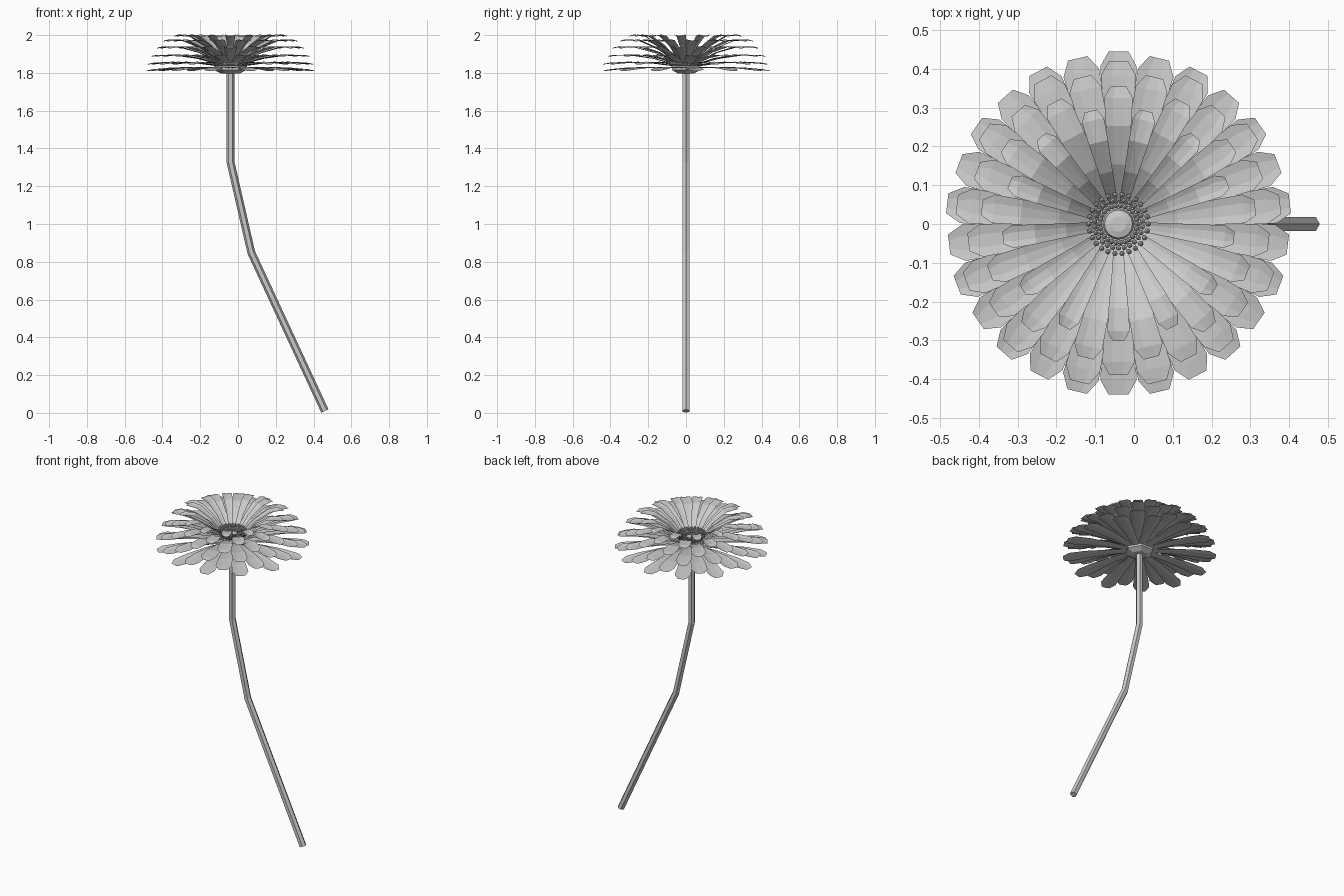
import bpy, bmesh
from math import sin, cos, pi, radians
from mathutils import Vector

if "Cube" in bpy.data.objects:
    bpy.data.objects.remove(bpy.data.objects["Cube"])

CX = -0.04   # flower axis
N = 13       # petals per ring


def finish(name, bm):
    me = bpy.data.meshes.new(name)
    bm.to_mesh(me)
    bm.free()
    ob = bpy.data.objects.new(name, me)
    bpy.context.collection.objects.link(ob)
    return ob


def loft(bm, rings):
    for a, b in zip(rings, rings[1:]):
        n = len(a)
        for i in range(n):
            bm.faces.new((a[i], a[(i + 1) % n], b[(i + 1) % n], b[i]))
    bm.faces.new(rings[0][::-1])
    bm.faces.new(rings[-1])


def lathe(name, profile, sides):
    bm = bmesh.new()
    loft(bm, [[bm.verts.new((CX + r * cos(2 * pi * i / sides), r * sin(2 * pi * i / sides), z))
               for i in range(sides)] for r, z in profile])
    return finish(name, bm)


# Bent six-sided stem
bm = bmesh.new()
path = [Vector(p) for p in ((0.46, 0, 0.01), (0.07, 0, 0.85), (CX, 0, 1.33), (CX, 0, 1.82))]
rings = []
for i, p in enumerate(path):
    t = (path[min(i + 1, 3)] - path[max(i - 1, 0)]).normalized()
    u = Vector((0, 1, 0))
    v = t.cross(u)
    rings.append([bm.verts.new(p + 0.021 * (-cos(k * pi / 3) * v + sin(k * pi / 3) * u))
                  for k in range(6)])
loft(bm, rings)
bmesh.ops.recalc_face_normals(bm, faces=bm.faces)
finish("stem", bm)

# Cup under the petals and the central disc
lathe("flower_cup", [(0.05, 1.797), (0.085, 1.815), (0.09, 1.85)], 6)
lathe("flower_disc", [(0.085, 1.84), (0.08, 1.862), (0.04, 1.862), (0.036, 1.875), (0.02, 1.88)], 16)

# Petal rings: tip radius, tip height, base height, half width, half-step turn
LAYERS = [
    (0.445, 1.815, 1.825, 0.047, 0),
    (0.440, 1.850, 1.833, 0.047, 1),
    (0.420, 1.892, 1.841, 0.045, 0),
    (0.390, 1.935, 1.849, 0.042, 1),
    (0.355, 1.972, 1.857, 0.037, 0),
    (0.300, 1.998, 1.865, 0.029, 1),
]
# Along the petal: fraction of length, fraction of rise, width
SHAPE = [(0, 0, 0.42), (0.33, 0.48, 0.62), (0.66, 0.85, 0.88), (0.9, 0.99, 1.0), (1, 1.0, 0.55)]
for k, (rt, zt, zb, w, turn) in enumerate(LAYERS):
    bm = bmesh.new()
    r0 = 0.055
    arch = 0.012 * (1 if k < 3 else 1.6)
    for j in range(N):
        a = pi / 2 + (2 * j + turn) * pi / N
        rows = []
        for f, g, s in SHAPE:
            r = r0 + (rt - r0) * f
            z = zb + (zt - zb) * g + arch * sin(pi * f) - 0.006 * f
            row = []
            for q in (-1, -0.4, 0.4, 1):
                x, y = r, q * w * s
                row.append(bm.verts.new((CX + x * cos(a) - y * sin(a), x * sin(a) + y * cos(a),
                                         z + 0.006 * q * q * s)))
            rows.append(row)
        for p, n in zip(rows, rows[1:]):
            for i in range(3):
                bm.faces.new((p[i], n[i], n[i + 1], p[i + 1]))
    finish(f"petal_ring_{k + 1}", bm)

# Stamens: three rings of small beads on short stalks
bm = bmesh.new()
for k, (r, z) in enumerate(((0.048, 1.885), (0.062, 1.895), (0.076, 1.9))):
    for j in range(26):
        a = (j + k / 2) * 2 * pi / 26
        c = Vector((CX + r * cos(a), r * sin(a), z))
        m = bmesh.ops.create_icosphere(bm, subdivisions=1, radius=0.0075)
        bmesh.ops.translate(bm, verts=m["verts"], vec=c)
        s = bmesh.ops.create_cone(bm, segments=4, radius1=0.003, radius2=0.003, depth=0.04)
        bmesh.ops.translate(bm, verts=s["verts"], vec=c - Vector((0, 0, 0.02)))
finish("stamens", bm)
